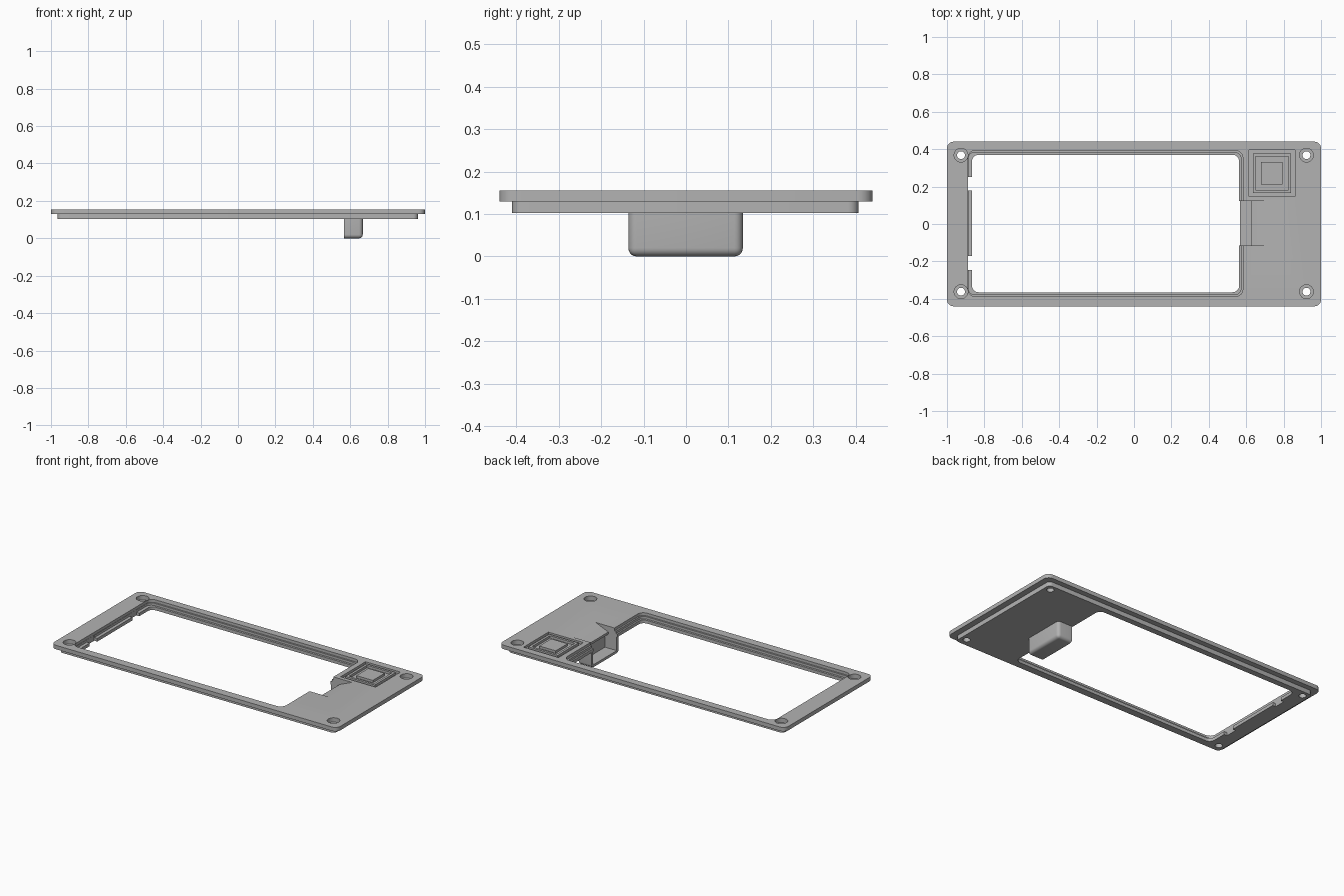
import bpy
import bmesh
import math
from mathutils import Vector

if "Cube" in bpy.data.objects:
    bpy.data.objects.remove(bpy.data.objects["Cube"], do_unlink=True)

grey = bpy.data.materials.new("plain grey")
grey.use_nodes = True
grey.diffuse_color = (0.45, 0.45, 0.45, 1)
grey.node_tree.nodes["Principled BSDF"].inputs["Base Color"].default_value = (0.45, 0.45, 0.45, 1)


def prism(name, points, offset):
    """Extrude a closed outline by an offset."""
    bm = bmesh.new()
    face = bm.faces.new([bm.verts.new(p) for p in points])
    moved = bmesh.ops.extrude_face_region(bm, geom=[face])["geom"]
    verts = [v for v in moved if isinstance(v, bmesh.types.BMVert)]
    bmesh.ops.translate(bm, verts=verts, vec=Vector(offset))
    bmesh.ops.recalc_face_normals(bm, faces=bm.faces)
    mesh = bpy.data.meshes.new(name)
    bm.to_mesh(mesh)
    bm.free()
    mesh.materials.append(grey)
    obj = bpy.data.objects.new(name, mesh)
    bpy.context.collection.objects.link(obj)
    return obj


def slab(name, x0, x1, y0, y1, z0, z1, r=0.0, steps=6):
    """Block with rounded vertical corners."""
    pts = []
    corners = [(x1 - r, y1 - r), (x0 + r, y1 - r), (x0 + r, y0 + r), (x1 - r, y0 + r)]
    for i, (cx, cy) in enumerate(corners):
        for k in range(steps + 1 if r else 1):
            a = math.pi / 2 * (i + k / steps)
            pts.append((cx + r * math.cos(a), cy + r * math.sin(a), z0))
    return prism(name, pts, (0, 0, z1 - z0))


def disc(name, x, y, r, z0, z1):
    return slab(name, x - r, x + r, y - r, y + r, z0, z1, r * 0.999)


def apply(obj, mod):
    bpy.context.view_layer.objects.active = obj
    bpy.ops.object.modifier_apply(modifier=mod.name)


def combine(obj, other, operation="DIFFERENCE"):
    mod = obj.modifiers.new("combine", "BOOLEAN")
    mod.operation = operation
    mod.solver = "EXACT"
    mod.object = other
    apply(obj, mod)
    bpy.data.objects.remove(other, do_unlink=True)


# Two-layer bezel: wide top flange over a slightly smaller body
bezel = slab("bezel_frame", -1, 1, -0.44, 0.44, 0.13, 0.155, 0.035)
combine(bezel, slab("body", -0.965, 0.962, -0.41, 0.407, 0.102, 0.14, 0.025), "UNION")

# Stepped screen opening
combine(bezel, slab("opening", -0.866, 0.562, -0.365, 0.37, 0, 0.3, 0.035))
combine(bezel, slab("middle_step", -0.886, 0.572, -0.378, 0.383, 0.122, 0.3, 0.035))
combine(bezel, slab("upper_step", -0.888, 0.582, -0.388, 0.393, 0.137, 0.3, 0.04))

# Gaps that leave a separate tab on the short side
for y0, y1 in ((0.18, 0.25), (-0.245, -0.17)):
    combine(bezel, slab("tab_gap", -0.887, -0.8, y0, y1, 0, 0.3))

# Counterbored screw holes
for x in (-0.925, 0.922):
    for y in (-0.362, 0.368):
        combine(bezel, disc("screw_hole", x, y, 0.021, 0, 0.3))
        combine(bezel, disc("screw_seat", x, y, 0.037, 0.128, 0.3))

# Cable pocket hanging below, rounded on its outer edges
pocket = slab("pocket", 0.45, 0.667, -0.136, 0.134, 0, 0.12)
bm = bmesh.new()
bm.from_mesh(pocket.data)
rounded = [e for e in bm.edges
           if any(v.co.z < 0.01 for v in e.verts) and any(v.co.x > 0.6 for v in e.verts)
           or all(v.co.z < 0.01 for v in e.verts)]
bmesh.ops.bevel(bm, geom=rounded, offset=0.02, segments=5, profile=0.5, affect="EDGES")
bm.to_mesh(pocket.data)
bm.free()
combine(pocket, slab("pocket_front_cut", 0.3, 0.566, -0.3, 0.3, -0.1, 0.3))
combine(bezel, pocket, "UNION")

# Hollow pocket with a sloping cable ramp leading out of it
combine(bezel, slab("cavity", 0.4, 0.648, -0.116, 0.122, 0.016, 0.104))
ramp = [(0.4, 0.09), (0.625, 0.09), (0.625, 0.118), (0.713, 0.155), (0.713, 0.2), (0.4, 0.2)]
combine(bezel, prism("ramp", [(x, -0.116, z) for x, z in ramp], (0, 0.238, 0)))

# Square recessed panel with a plain raised border and pad
combine(bezel, slab("panel_recess", 0.615, 0.86, 0.147, 0.396, 0.14, 0.3))
border = slab("panel_border", 0.635, 0.84, 0.167, 0.376, 0.135, 0.155)
combine(border, slab("border_inside", 0.65, 0.825, 0.182, 0.361, 0.1, 0.3))
combine(bezel, border, "UNION")
combine(bezel, slab("panel_pad", 0.68, 0.795, 0.212, 0.331, 0.135, 0.155), "UNION")

# Smooth the rounded corners while keeping hard edges crisp
bpy.ops.object.select_all(action="DESELECT")
bezel.select_set(True)
bpy.context.view_layer.objects.active = bezel
bpy.ops.object.shade_smooth_by_angle(angle=math.radians(30))
